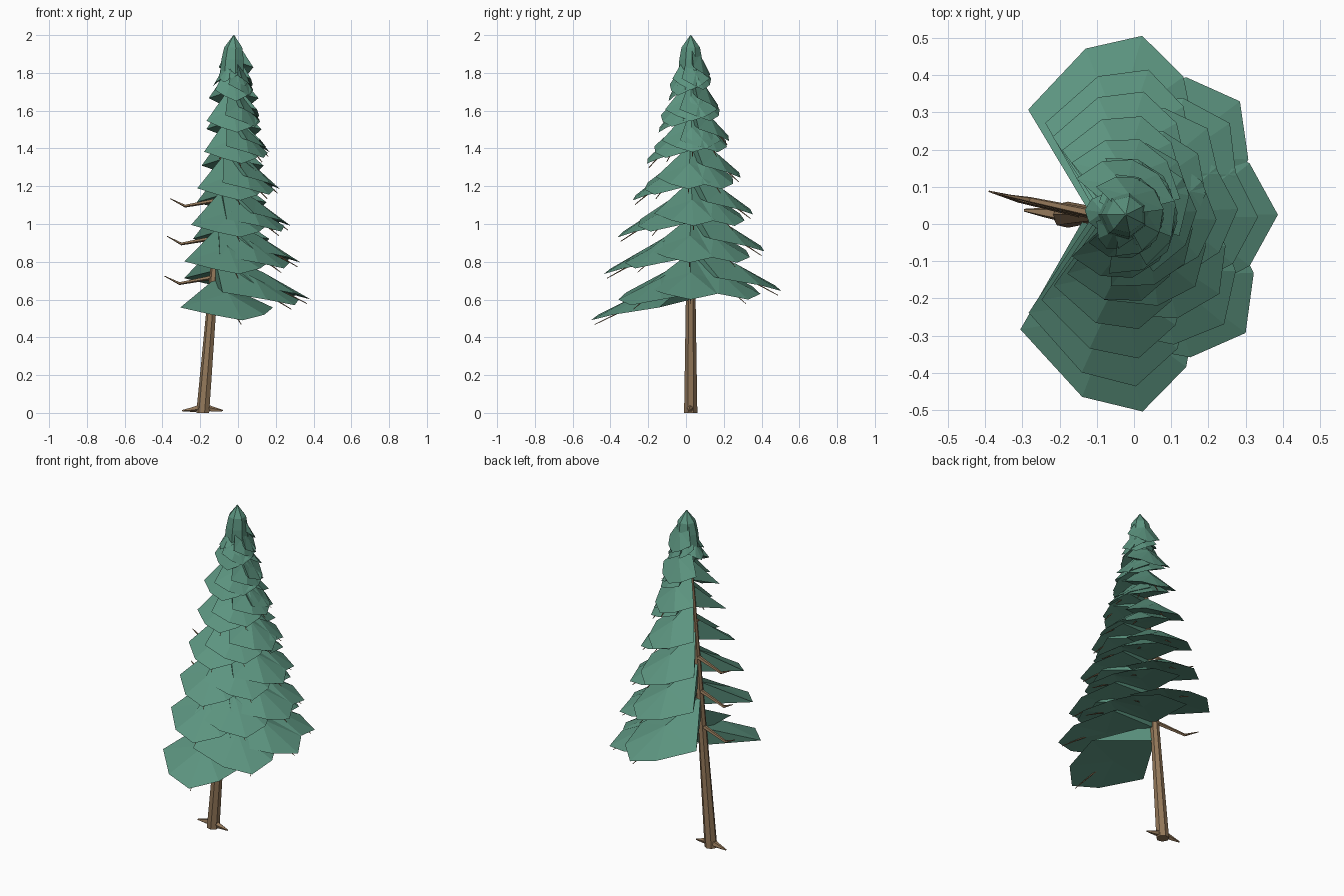
import bpy, math, random
from mathutils import Vector

if "Cube" in bpy.data.objects:
    bpy.data.objects.remove(bpy.data.objects["Cube"])

random.seed(4)


def material(name, rgb):
    m = bpy.data.materials.new(name)
    m.diffuse_color = (*rgb, 1)
    m.use_nodes = True
    m.node_tree.nodes["Principled BSDF"].inputs["Base Color"].default_value = m.diffuse_color
    return m


GREEN = material("needles", (0.107, 0.296, 0.214))
BARK = material("bark", (0.29, 0.185, 0.10))


def add_object(name, verts, faces, mat):
    me = bpy.data.meshes.new(name)
    me.from_pydata([tuple(v) for v in verts], [], faces)
    me.materials.append(mat)
    ob = bpy.data.objects.new(name, me)
    bpy.context.collection.objects.link(ob)
    return ob


def tube(name, pts, radii, sides, mat=BARK, horizontal=False):
    """Faceted tapered tube through pts."""
    verts, faces = [], []
    pts = [Vector(p) for p in pts]
    for i, p in enumerate(pts):
        d = (pts[min(i + 1, len(pts) - 1)] - pts[max(i - 1, 0)]).normalized()
        if horizontal:
            d = Vector((0, 0, 1))
        u = d.cross(Vector((0, 1, 0)))
        if u.length < 0.3:
            u = d.cross(Vector((0, 0, 1)))
        u.normalize()
        w = d.cross(u)
        for k in range(sides):
            a = math.tau * k / sides
            verts.append(p + radii[i] * (u * math.cos(a) + w * math.sin(a)))
    for i in range(len(pts) - 1):
        for k in range(sides):
            n = (k + 1) % sides
            faces.append((i * sides + k, i * sides + n,
                          (i + 1) * sides + n, (i + 1) * sides + k))
    faces.append(tuple(reversed(range(sides))))
    faces.append(tuple(range((len(pts) - 1) * sides, len(pts) * sides)))
    return add_object(name, verts, faces, mat)


def trunk_at(z):
    return Vector((-0.185 + 0.082 * z, 0.025, z))


def bough(name, az, length, half_w, tip_z, drop, lift=0.04):
    """Closed, drooping wedge of needles: ridged top, flatter underside."""
    root = trunk_at(tip_z + drop)
    d = Vector((math.cos(az), math.sin(az), 0))
    s = Vector((-d.y, d.x, 0))
    up = Vector((0, 0, 1))
    rim = [(0, 0, 0), (0.45, -1, -0.66), (0.85, -0.57, -0.85),
           (1, 0, -1), (0.85, 0.57, -0.85), (0.45, 1, -0.66)]
    verts = [root + d * u * length + s * v * half_w + up * z * drop for u, v, z in rim]
    verts[0] += up * lift
    # upper ridge point, lower middle point, lower root
    verts.append(root + d * length * 0.5 - up * drop * 0.28)
    verts.append(root + d * length * 0.5 - up * drop * 0.66)
    verts.append(root - up * drop * 0.45)
    faces = [(0, 8, 1), (0, 5, 8), (1, 8, 7), (8, 5, 7)]
    for k in range(6):
        n = (k + 1) % 6
        faces.append((k, n, 6))
        if 0 < k < 5:
            faces.append((n, k, 7))
    add_object(name, verts, faces, GREEN)


# Leaning trunk
zs = [0, 0.5, 1.0, 1.5, 1.85]
tube("trunk", [trunk_at(z) for z in zs], [0.036, 0.028, 0.021, 0.014, 0.006], 7, horizontal=True)

# Roots on two sides
for side, tip in (("left", (-0.295, 0.037, 0.012)), ("right", (-0.08, 0.015, 0.012))):
    c = Vector((-0.185, 0.025, 0.03))
    tube("root_" + side, [c, c.lerp(Vector(tip), 0.5) - Vector((0, 0, 0.002)), tip],
         [0.022, 0.014, 0.004], 5)

# Dead branches on the bare side
for i, (z, bx, tx, ty) in enumerate(((0.72, -0.31, -0.39, 0.088),
                                     (0.93, -0.30, -0.375, 0.085),
                                     (1.13, -0.28, -0.36, 0.08))):
    tube(f"dead_branch_{i}", [trunk_at(z), (bx, 0.065, z - 0.035), (tx, ty, z + 0.005)],
         [0.013, 0.008, 0.002], 5)
tube("dead_stub", [trunk_at(1.33), trunk_at(1.33) + Vector((-0.02, -0.01, 0.02))], [0.012, 0.006], 5)

# Tiers of boughs, all swept to one side
lengths = [0.55, 0.475, 0.40, 0.32, 0.245, 0.175, 0.12]
for t, length in enumerate(lengths):
    base = 0.60 + 0.195 * t - (0.03 if t > 4 else 0) - (0.03 if t > 5 else 0)
    for j, deg in enumerate((-74, -37, 0, 37, 74)):
        dz = (-0.06 - (0.05 if t == 0 else 0), -0.03, 0, 0, 0.06)[j]
        L = length * (1.0, 0.96, 0.92, 0.92, 0.87)[j]
        if t == 0 and j == 4:
            L = 0.5
            dz = 0.045
        az = math.radians(deg + (random.uniform(-4, 4) if t else 0))
        drop = 0.20 - 0.004 * t
        tip_z = base + dz
        bough(f"bough_{t}_{j}", az, L, 0.09 + 0.30 * L - (0.025 if t == 6 else 0),
              tip_z, drop, 0.015 if t == 0 and j == 0 else 0.05)
        # thin twig within the needles, its end showing below the tip
        if t < 5:
            d = Vector((math.cos(az), math.sin(az), 0))
            start = trunk_at(tip_z + drop * 0.75)
            end = trunk_at(tip_z + drop) + d * L * 0.96
            end.z = tip_z - 0.022
            mid = start.lerp(end, 0.55) + Vector((0, 0, 0.035))
            tube(f"twig_{t}_{j}", [start, mid, end], [0.009, 0.006, 0.002], 4)

# Small collar of steep needle fans below the leader
for k in range(5):
    bough(f"collar_{k}", math.tau * k / 5 + 0.5, 0.10, 0.055, 1.73 + 0.02 * (k % 2), 0.12)

# Pointed leader
tube("leader_tip", [(-0.034, 0.025, 1.70), (-0.03, 0.025, 1.78), (-0.026, 0.025, 1.87),
                    (-0.023, 0.025, 1.935), (-0.022, 0.025, 2.0)],
     [0.04, 0.068, 0.062, 0.05, 0.002], 7, GREEN, horizontal=True)
